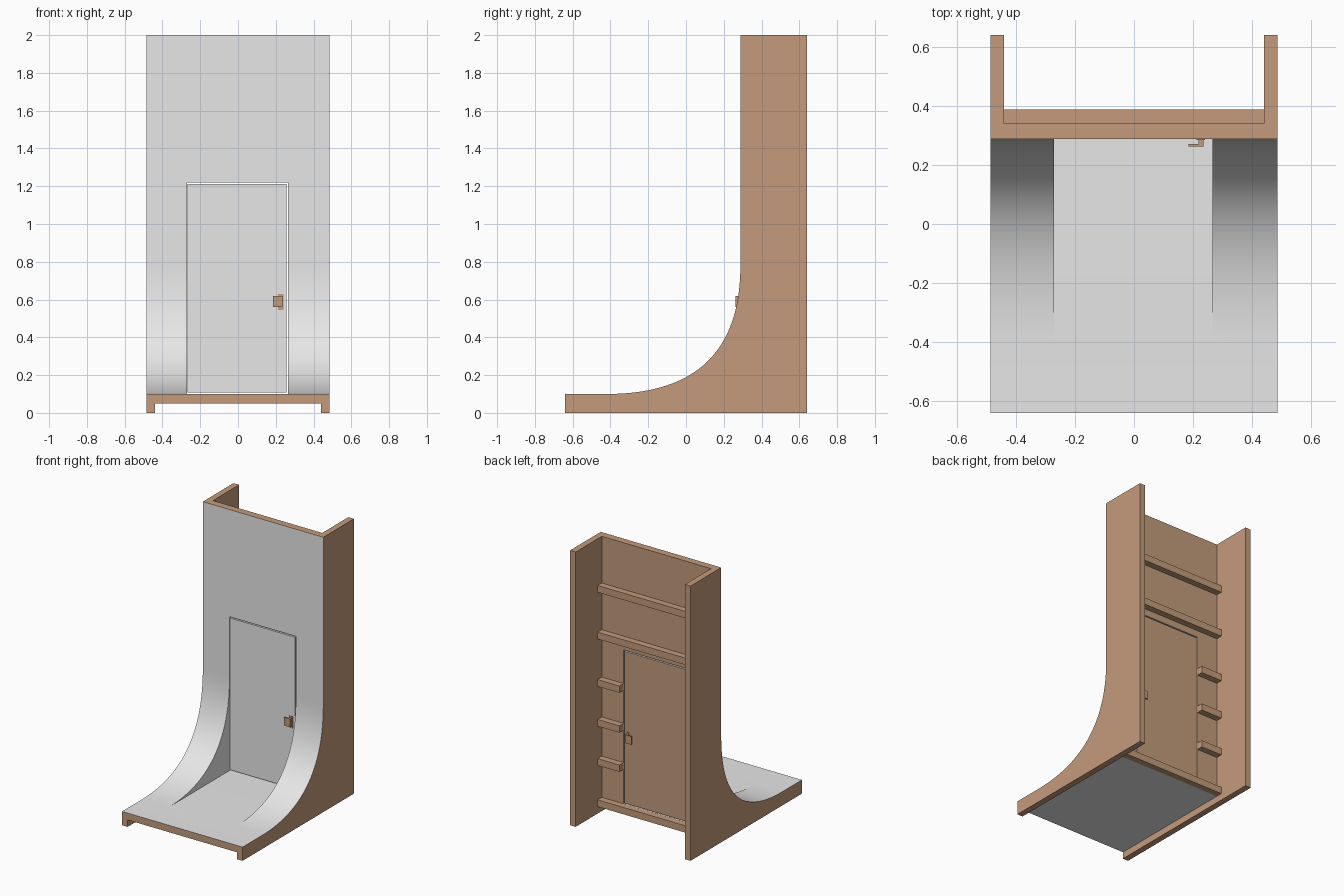
import bpy, bmesh

if "Cube" in bpy.data.objects:
    bpy.data.objects.remove(bpy.data.objects["Cube"])

def material(name, rgb):
    m = bpy.data.materials.new(name)
    m.diffuse_color = (*rgb, 1)
    m.use_nodes = True
    m.node_tree.nodes["Principled BSDF"].inputs["Base Color"].default_value = m.diffuse_color
    return m

WOOD = material("bare wood", (0.55, 0.33, 0.20))
PAINT = material("pale grey paint", (0.80, 0.80, 0.80))

def add_object(name, bm):
    bmesh.ops.recalc_face_normals(bm, faces=bm.faces[:])
    me = bpy.data.meshes.new(name)
    bm.to_mesh(me)
    bm.free()
    ob = bpy.data.objects.new(name, me)
    bpy.context.collection.objects.link(ob)
    me.materials.append(WOOD)
    me.materials.append(PAINT)
    return ob

def prism(name, profile, x0, x1):
    """Extrude a (y, z) outline along x."""
    bm = bmesh.new()
    f = bm.faces.new([bm.verts.new((x0, y, z)) for y, z in profile])
    ext = bmesh.ops.extrude_face_region(bm, geom=[f])["geom"]
    bmesh.ops.translate(bm, vec=(x1 - x0, 0, 0),
                        verts=[v for v in ext if isinstance(v, bmesh.types.BMVert)])
    return add_object(name, bm)

def box(name, x0, x1, y0, y1, z0, z1):
    return prism(name, [(y0, z0), (y1, z0), (y1, z1), (y0, z1)], x0, x1)

W, IN, D = 0.485, 0.44, 0.64        # outer half width, inner half width, half depth
WALL, BACK = 0.288, 0.34            # front and back of the upright wall
L, R, TOP = -0.27, 0.265, 1.22      # door opening

# Swept wall: flat floor curving up into the upright wall
start, end, n = -0.42, 0.78, 36
outline = [(D, 2), (D, 0), (-D, 0), (-D, 0.1)]
for i in range(n + 1):
    t = i / n
    outline.append((WALL - (WALL - start) * (1 - t) ** 2, 0.1 + (end - 0.1) * t * t))
outline.append((WALL, 2))
wall = prism("swept_wall", outline, -W, W)

# Hollow back, hollow underside and door opening
cutters = [box("back_cutter", -IN, IN, BACK, 0.8, -0.1, 2.2),
           box("under_cutter", -IN, IN, -0.8, 0.8, -0.2, 0.05),
           box("door_cutter", L, R, -0.41, 0.5, 0.1005, TOP)]
for c in cutters:
    c.hide_render = True
    mod = wall.modifiers.new(c.name, "BOOLEAN")
    mod.operation, mod.solver, mod.object = "DIFFERENCE", "EXACT", c
bpy.context.view_layer.update()
cut = bpy.data.meshes.new_from_object(wall.evaluated_get(bpy.context.evaluated_depsgraph_get()))
wall.modifiers.clear()
wall.data = cut
for c in cutters:
    bpy.data.objects.remove(c)
cut.materials.clear()
cut.materials.append(WOOD)
cut.materials.append(PAINT)

# Paint the sweep, the door reveal and the underside of the floor
for p in cut.polygons:
    nrm, c = p.normal, p.center
    sweep = (nrm.y < -0.01 or nrm.z > 0.01) and c.z < 1.99 and c.y > -D + 0.01
    reveal = abs(nrm.x) > 0.9 and abs(c.x) < 0.3
    under = nrm.z < -0.9 and c.z > 0.02
    p.material_index = int(sweep or reveal or under)

bpy.ops.object.select_all(action="DESELECT")
wall.select_set(True)
bpy.context.view_layer.objects.active = wall
bpy.ops.object.shade_smooth_by_angle(angle=0.5)

# Door leaf: bare wood at the back, painted elsewhere
door = box("door", L + 0.003, R - 0.007, WALL, BACK, 0.107, TOP - 0.008)
for p in door.data.polygons:
    p.material_index = 0 if p.normal.y > 0.9 else 1

# Handles on both faces of the door
for side, y, s in (("front", WALL, -1), ("back", BACK, 1)):
    def part(name, x0, x1, a, b, z0, z1):
        box(f"{side}_{name}", x0, x1, *sorted((y + s * a, y + s * b)), z0, z1)
    part("handle_plate", 0.212, 0.24, 0, 0.004, 0.545, 0.63)
    part("handle_stem", 0.219, 0.235, 0.004, 0.018, 0.56, 0.62)
    part("handle_lever", 0.185, 0.235, 0.018, 0.025, 0.56, 0.62)

# Battens across the back
BY = BACK + 0.047
for i, z in enumerate((0.05, 1.27, 1.61)):
    box(f"cross_batten_{i}", -IN, IN, BACK, BY, z, z + 0.05)
for i, z in enumerate((0.35, 0.635, 0.925)):
    box(f"left_short_batten_{i}", -IN, L, BACK, BY, z, z + 0.05)
    box(f"right_short_batten_{i}", R, IN, BACK, BY, z, z + 0.05)
